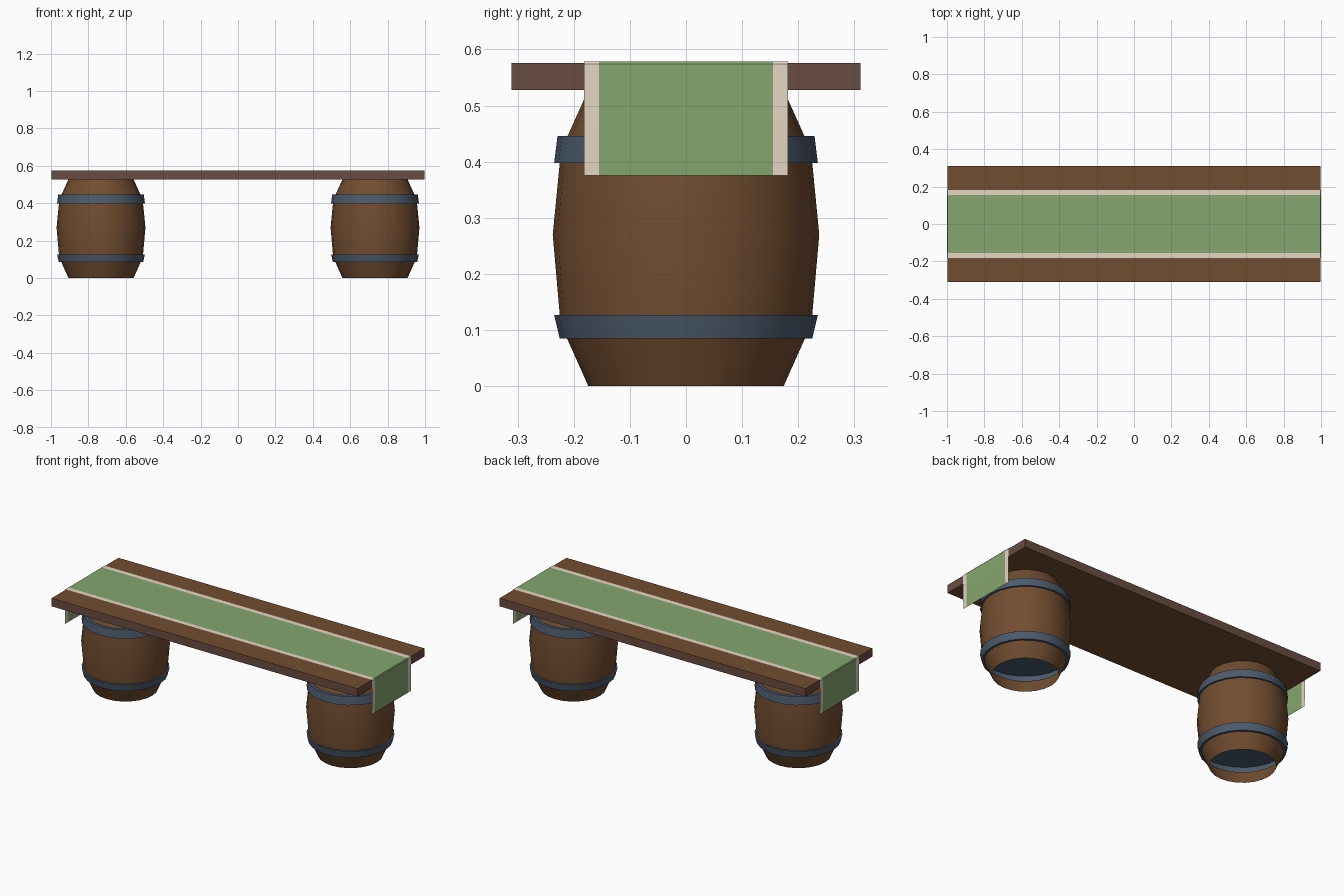
import bpy, bmesh, math

if "Cube" in bpy.data.objects:
    bpy.data.objects.remove(bpy.data.objects["Cube"])


def srgb(r, g, b):
    f = lambda c: c / 12.92 if c <= 0.04045 else ((c + 0.055) / 1.055) ** 2.4
    return tuple(f(v / 255) for v in (r, g, b)) + (1.0,)


def material(name, rgb):
    m = bpy.data.materials.new(name)
    m.diffuse_color = srgb(*rgb)
    m.use_nodes = True
    m.node_tree.nodes["Principled BSDF"].inputs["Base Color"].default_value = m.diffuse_color
    return m


wood = material("wood brown", (114, 77, 48))
edge_wood = material("plank edge brown", (104, 76, 65))
slate = material("hoop slate", (76, 91, 109))
green = material("runner green", (133, 166, 110))
cream = material("runner cream", (229, 214, 195))


def finish(name, bm, mats, smooth=False):
    me = bpy.data.meshes.new(name)
    bm.to_mesh(me)
    bm.free()
    for m in mats:
        me.materials.append(m)
    ob = bpy.data.objects.new(name, me)
    bpy.context.collection.objects.link(ob)
    if smooth:
        bpy.ops.object.select_all(action='DESELECT')
        ob.select_set(True)
        bpy.context.view_layer.objects.active = ob
        bpy.ops.object.shade_smooth_by_angle(angle=math.radians(35))
    return ob


# Barrel: one turned wall, open underneath, hoops are part of the wall
PROFILE = [(.174, 0), (.212, .085), (.225, .085), (.235, .127), (.225, .127),
           (.2375, .27), (.225, .398), (.235, .398), (.229, .446), (.211, .446), (.174, .528)]
HOOP_SEGMENTS = {1, 2, 3, 6, 7, 8}
SIDES = 24


def barrel(name, cx):
    bm = bmesh.new()
    angles = [2 * math.pi * i / SIDES for i in range(SIDES)]
    rings = [[bm.verts.new((cx + r * math.cos(a), r * math.sin(a), z)) for a in angles]
             for r, z in PROFILE]
    for k in range(len(rings) - 1):
        for i in range(SIDES):
            j = (i + 1) % SIDES
            f = bm.faces.new((rings[k][i], rings[k][j], rings[k + 1][j], rings[k + 1][i]))
            f.material_index = 1 if k in HOOP_SEGMENTS else 0
    # slate disc inside the lower hoop, and wooden lid under the plank
    disc = bm.faces.new([bm.verts.new((cx + .226 * math.cos(a), -.226 * math.sin(a), .126))
                         for a in angles])
    disc.material_index = 1
    bm.faces.new(rings[-1])
    finish(name, bm, [wood, slate], True)


barrel("left_barrel", -.7325)
barrel("right_barrel", .7325)

# Plank top with a different tone on its cut edges
bm = bmesh.new()
bmesh.ops.create_cube(bm, size=1)
for v in bm.verts:
    v.co = (v.co.x * 1.992, v.co.y * .622, .552 + v.co.z * .048)
bm.normal_update()
for f in bm.faces:
    f.material_index = 0 if abs(f.normal.z) > .5 else 1
finish("plank", bm, [wood, edge_wood])

# Runner: thin sheet along the plank that hangs over both ends
path = [(-.998, .375), (-1, .47), (-1, .574), (-.996, .579),
        (.996, .579), (1, .574), (1, .47), (.998, .375)]
bm = bmesh.new()
rows = [[bm.verts.new((x, y, z)) for x, z in path] for y in (-.182, -.155, .155, .182)]
for k in range(3):
    for i in range(len(path) - 1):
        f = bm.faces.new((rows[k][i], rows[k][i + 1], rows[k + 1][i + 1], rows[k + 1][i]))
        f.material_index = 0 if k == 1 else 1
finish("table_runner", bm, [green, cream])
